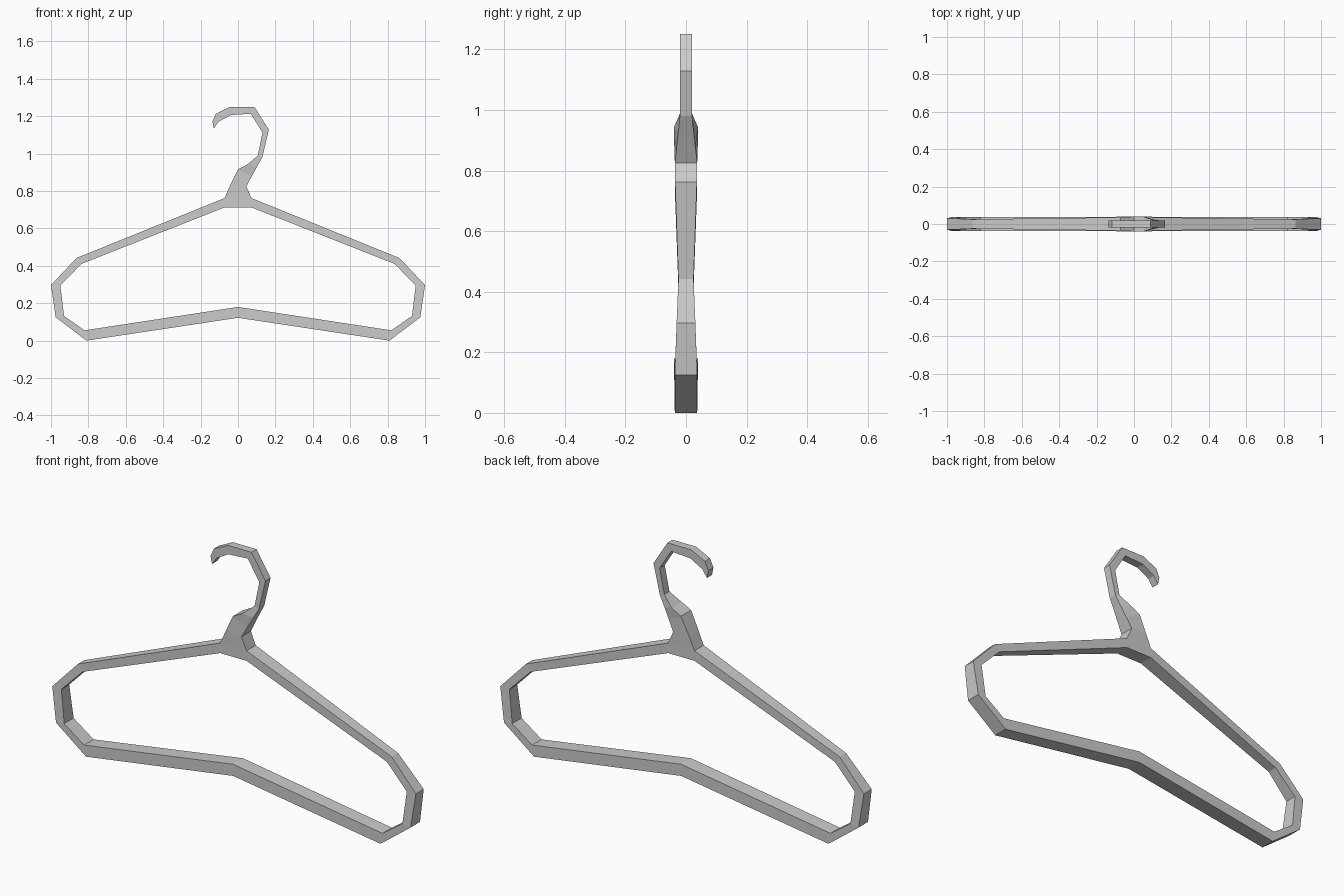
import bpy
import bmesh

bm = bmesh.new()


def strip(stations, closed=False, cap_end=False, open_outer=None):
    """Sweep a four-sided section; each station is (outer x, z, half depth, inner x, z, half depth)."""
    rings = []
    for ox, oz, oh, ix, iz, ih in stations:
        pts = [(ox, -oh, oz), (ox, oh, oz), (ix, ih, iz), (ix, -ih, iz)]
        rings.append([bm.verts.new(p) for p in pts])
    n = len(rings)
    for i in range(n if closed else n - 1):
        a, b = rings[i], rings[(i + 1) % n]
        for k in range(4):
            if k == 0 and i == open_outer:
                continue  # the neck grows out of this opening
            m = (k + 1) % 4
            bm.faces.new((a[k], a[m], b[m], b[k]))
    if cap_end:
        bm.faces.new(rings[-1])


# Frame: right half from the bottom centre to the shoulder, then mirrored
half = [
    (0.0, 0.122, 0.039, 0.0, 0.18, 0.039),
    (0.81, 0.0, 0.037, 0.82, 0.055, 0.037),
    (0.975, 0.125, 0.037, 0.93, 0.132, 0.037),
    (1.0, 0.297, 0.031, 0.95, 0.295, 0.031),
    (0.863, 0.442, 0.025, 0.837, 0.41, 0.025),
    (0.072, 0.762, 0.036, 0.072, 0.712, 0.036),
]
mirrored = [(-a, b, c, -d, e, f) for a, b, c, d, e, f in reversed(half[1:])]
strip(half + mirrored, closed=True, open_outer=len(half) - 1)

# Neck with its wide collar, running on into the curved hook
strip([
    (0.072, 0.762, 0.036, -0.072, 0.762, 0.036),
    (0.045, 0.825, 0.037, -0.042, 0.83, 0.037),
    (0.073, 0.877, 0.031, 0.0, 0.916, 0.04),
    (0.102, 0.93, 0.025, 0.05, 0.942, 0.04),
    (0.13, 0.98, 0.02, 0.105, 0.988, 0.02),
    (0.165, 1.128, 0.02, 0.131, 1.112, 0.02),
    (0.088, 1.25, 0.02, 0.068, 1.213, 0.02),
    (-0.042, 1.25, 0.02, -0.038, 1.206, 0.02),
    (-0.118, 1.213, 0.02, -0.104, 1.17, 0.02),
    (-0.137, 1.172, 0.02, -0.129, 1.133, 0.02),
], cap_end=True)

bmesh.ops.remove_doubles(bm, verts=bm.verts, dist=0.0005)
bmesh.ops.recalc_face_normals(bm, faces=bm.faces)
mesh = bpy.data.meshes.new("clothes_hanger")
bm.to_mesh(mesh)
bm.free()
bpy.context.collection.objects.link(bpy.data.objects.new("clothes_hanger", mesh))
